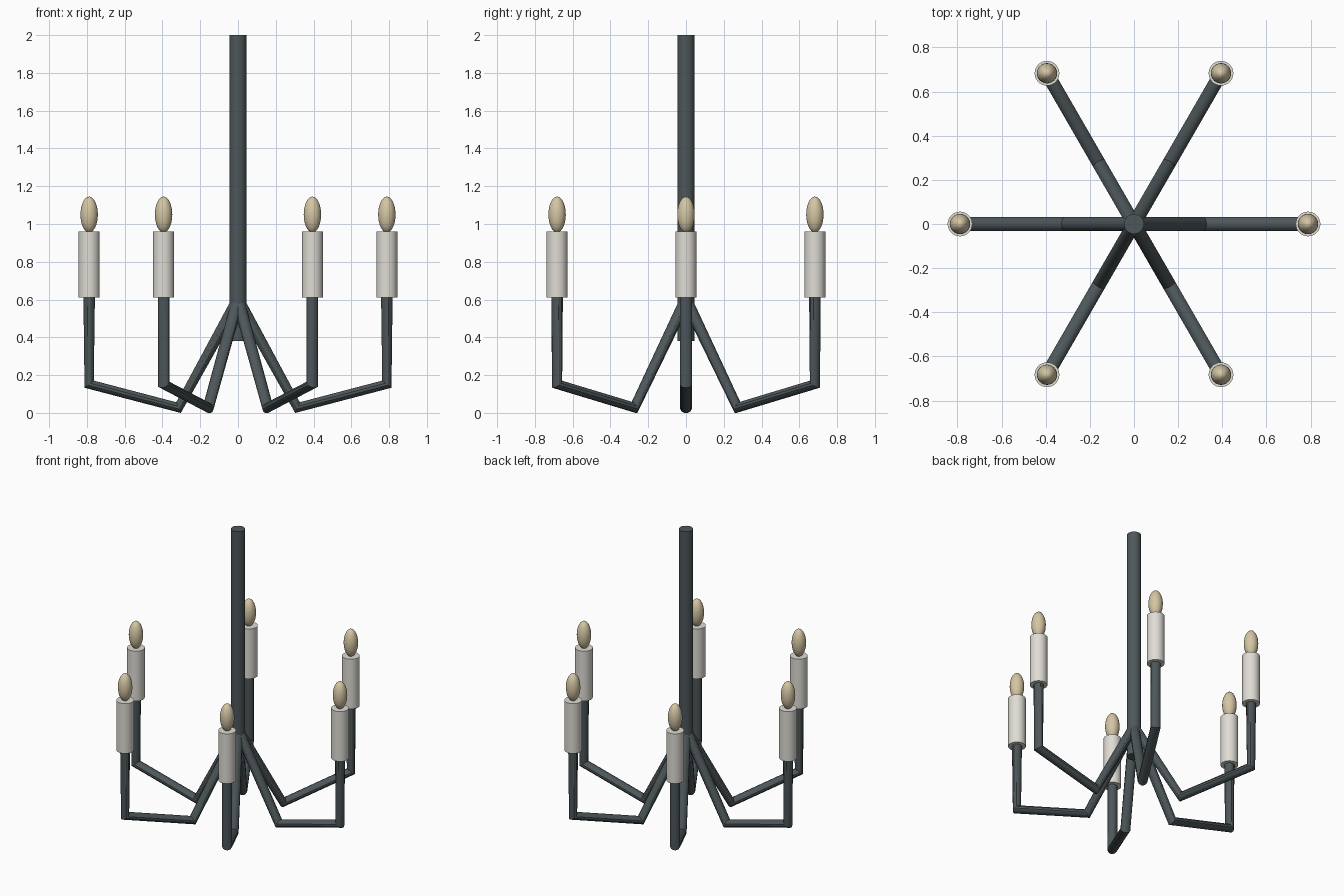
import bpy
import bmesh
from math import pi, cos, sin
from mathutils import Matrix, Vector

if "Cube" in bpy.data.objects:
    bpy.data.objects.remove(bpy.data.objects["Cube"], do_unlink=True)

ARMS = 6
REACH = 0.788
# Arm path as (distance from axis, height)
ARM_PATH = [(0, 0.6), (0.315, 0.028), (REACH, 0.152), (REACH, 0.65)]


def material(name, color):
    mat = bpy.data.materials.new(name)
    mat.use_nodes = True
    mat.diffuse_color = (*color, 1)
    mat.node_tree.nodes["Principled BSDF"].inputs["Base Color"].default_value = (*color, 1)
    return mat


iron = material("dark iron", (0.075, 0.095, 0.102))
wax = material("ivory wax", (0.74, 0.72, 0.66))
glass = material("warm bulb glass", (0.66, 0.56, 0.37))


def add_object(name, bm, mat):
    bmesh.ops.recalc_face_normals(bm, faces=bm.faces)
    mesh = bpy.data.meshes.new(name)
    bm.to_mesh(mesh)
    bm.free()
    mesh.materials.append(mat)
    obj = bpy.data.objects.new(name, mesh)
    bpy.context.collection.objects.link(obj)
    bpy.ops.object.select_all(action='DESELECT')
    obj.select_set(True)
    bpy.context.view_layer.objects.active = obj
    bpy.ops.object.shade_smooth_by_angle(angle=pi / 6)
    return obj


def cylinder(name, radius, bottom, top, mat, x=0, y=0):
    bm = bmesh.new()
    bmesh.ops.create_cone(bm, cap_ends=True, segments=32, radius1=radius, radius2=radius,
                          depth=top - bottom,
                          matrix=Matrix.Translation((x, y, (top + bottom) / 2)))
    return add_object(name, bm, mat)


def tube(name, points, radius, turn, mat, sides=12):
    """Sweep a round section along a path bent in one vertical plane."""
    bm = bmesh.new()
    points = [Vector((r, 0, z)) for r, z in points]
    steps = [(b - a).normalized() for a, b in zip(points, points[1:])]
    side = Vector((0, 1, 0))
    rings = []
    for i, p in enumerate(points):
        tangent = (steps[max(i - 1, 0)] + steps[min(i, len(steps) - 1)]).normalized()
        up = side.cross(tangent)
        angles = [2 * pi * (k + 0.5) / sides for k in range(sides)]
        rings.append([bm.verts.new(p + radius * (cos(a) * side + sin(a) * up)) for a in angles])
    for low, high in zip(rings, rings[1:]):
        for k in range(sides):
            n = (k + 1) % sides
            bm.faces.new((low[k], low[n], high[n], high[k]))
    bm.faces.new(rings[0])
    bm.faces.new(rings[-1])
    bm.transform(Matrix.Rotation(turn, 4, 'Z'))
    return add_object(name, bm, mat)


# Central hanging rod
cylinder("central_rod", 0.045, 0.38, 2, iron)

# Arms, each with a candle sleeve and bulb
for i in range(ARMS):
    turn = 2 * pi * i / ARMS
    x, y = REACH * cos(turn), REACH * sin(turn)
    tube(f"arm_{i + 1}", ARM_PATH, 0.032, turn, iron)
    cylinder(f"candle_sleeve_{i + 1}", 0.056, 0.612, 0.96, wax, x, y)
    bm = bmesh.new()
    bmesh.ops.create_uvsphere(bm, u_segments=24, v_segments=16, radius=1)
    bm.transform(Matrix.Translation((x, y, 1.05)) @ Matrix.Diagonal((0.046, 0.046, 0.095, 1)))
    add_object(f"bulb_{i + 1}", bm, glass)
